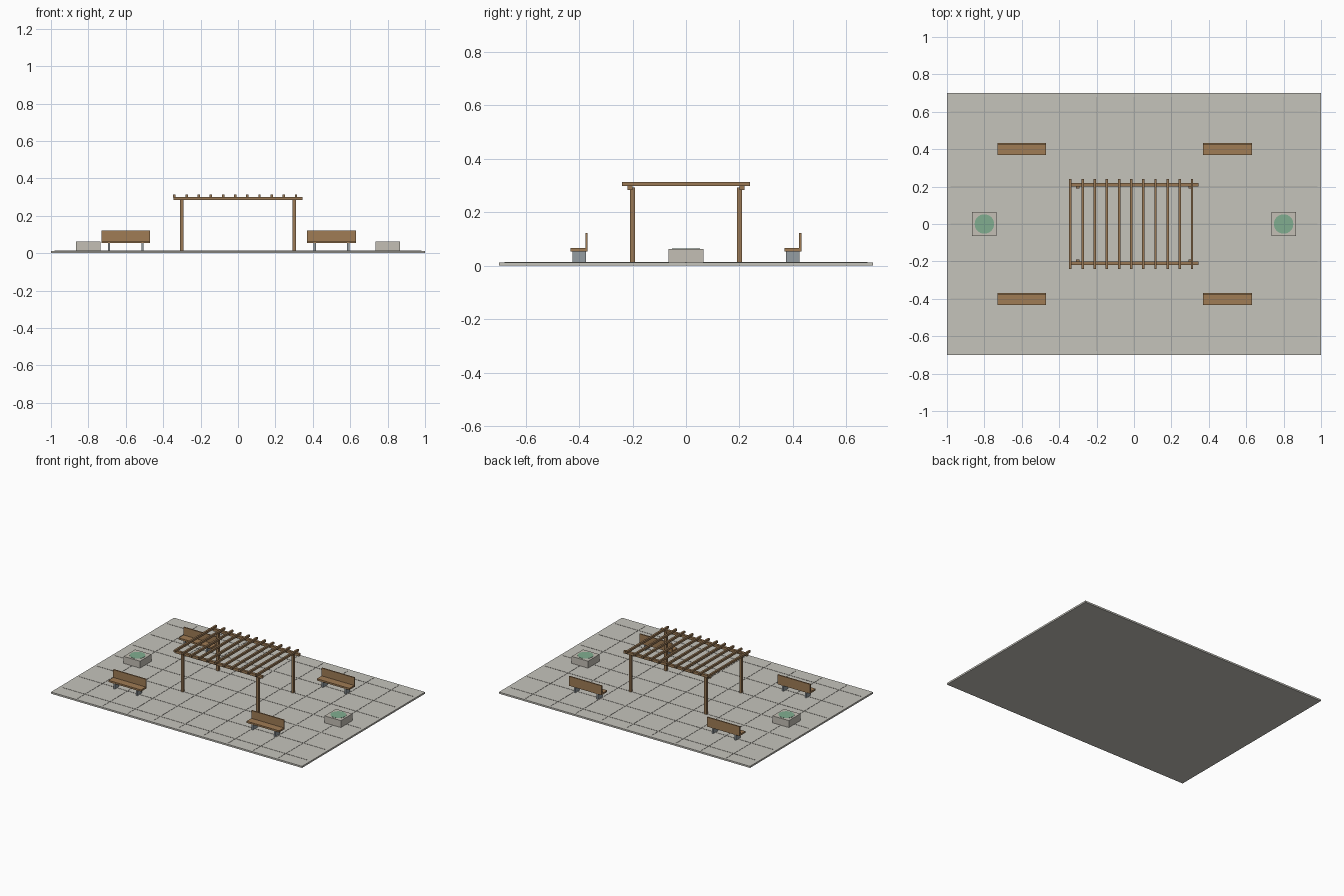
import bpy
import bmesh

if "Cube" in bpy.data.objects:
    bpy.data.objects.remove(bpy.data.objects["Cube"])


def material(name, rgb):
    m = bpy.data.materials.new(name)
    m.diffuse_color = (*rgb, 1)
    m.use_nodes = True
    m.node_tree.nodes["Principled BSDF"].inputs["Base Color"].default_value = m.diffuse_color
    return m


STONE = material("stone", (0.56, 0.55, 0.50))
JOINT = material("joint", (0.45, 0.44, 0.40))
WOOD = material("wood", (0.32, 0.19, 0.09))
SEAT = material("seat_wood", (0.35, 0.20, 0.09))
METAL = material("metal", (0.30, 0.34, 0.36))
CONCRETE = material("concrete", (0.55, 0.52, 0.46))
GREEN = material("green", (0.22, 0.42, 0.28))


def finish(name, bm, mat):
    mesh = bpy.data.meshes.new(name)
    bm.to_mesh(mesh)
    bm.free()
    mesh.materials.append(mat)
    obj = bpy.data.objects.new(name, mesh)
    bpy.context.collection.objects.link(obj)
    return obj


def box(name, x, y, z, mat):
    """Box from (min, max) ranges on each axis."""
    bm = bmesh.new()
    bmesh.ops.create_cube(bm, size=1)
    for v in bm.verts:
        v.co = [r[0] if c < 0 else r[1] for c, r in zip(v.co, (x, y, z))]
    return finish(name, bm, mat)


def span(center, size):
    return (center - size / 2, center + size / 2)


TOP = 0.012

# Paved ground with thin raised joints
box("paving_slab", (-1, 1), (-0.7, 0.7), (0, TOP), STONE)
for i in range(-4, 5):
    box("joint_across", span(i * 0.2, 0.004), (-0.68, 0.68), (TOP - 0.002, TOP + 0.0015), JOINT)
for i in range(-3, 4):
    box("joint_along", (-0.98, 0.98), span(i * 0.2, 0.004), (TOP - 0.002, TOP + 0.0015), JOINT)

# Pergola: posts, two long beams, eleven rafters
for sy in (-1, 1):
    for sx in (-1, 1):
        box("pergola_post", span(sx * 0.3, 0.018), span(sy * 0.2, 0.018), (TOP, 0.292), WOOD)
    box("pergola_beam", (-0.345, 0.345), span(sy * 0.21, 0.018), (0.283, 0.301), WOOD)
for i in range(11):
    box("pergola_rafter", span(-0.34 + i * 0.065, 0.013), (-0.24, 0.24), (0.298, 0.313), WOOD)

# Benches, all with the backrest on the +y side
for bx in (-0.6, 0.5):
    for by in (-0.4, 0.4):
        box("bench_seat", span(bx, 0.26), span(by, 0.064), (0.054, 0.066), SEAT)
        box("bench_back", span(bx, 0.26), (by + 0.023, by + 0.032), (0.062, 0.122), SEAT)
        for s in (-1, 1):
            box("bench_leg", span(bx + s * 0.09, 0.012), span(by, 0.05), (TOP, 0.056), METAL)

# Planters with a flat round planting on top
for px in (-0.8, 0.8):
    box("planter_box", span(px, 0.13), span(0, 0.13), (TOP, 0.062), CONCRETE)
    bm = bmesh.new()
    bmesh.ops.create_cone(bm, cap_ends=True, segments=32, radius1=0.052,
                          radius2=0.052, depth=0.012)
    planting = finish("planting", bm, GREEN)
    planting.location = (px, 0, 0.0575)
